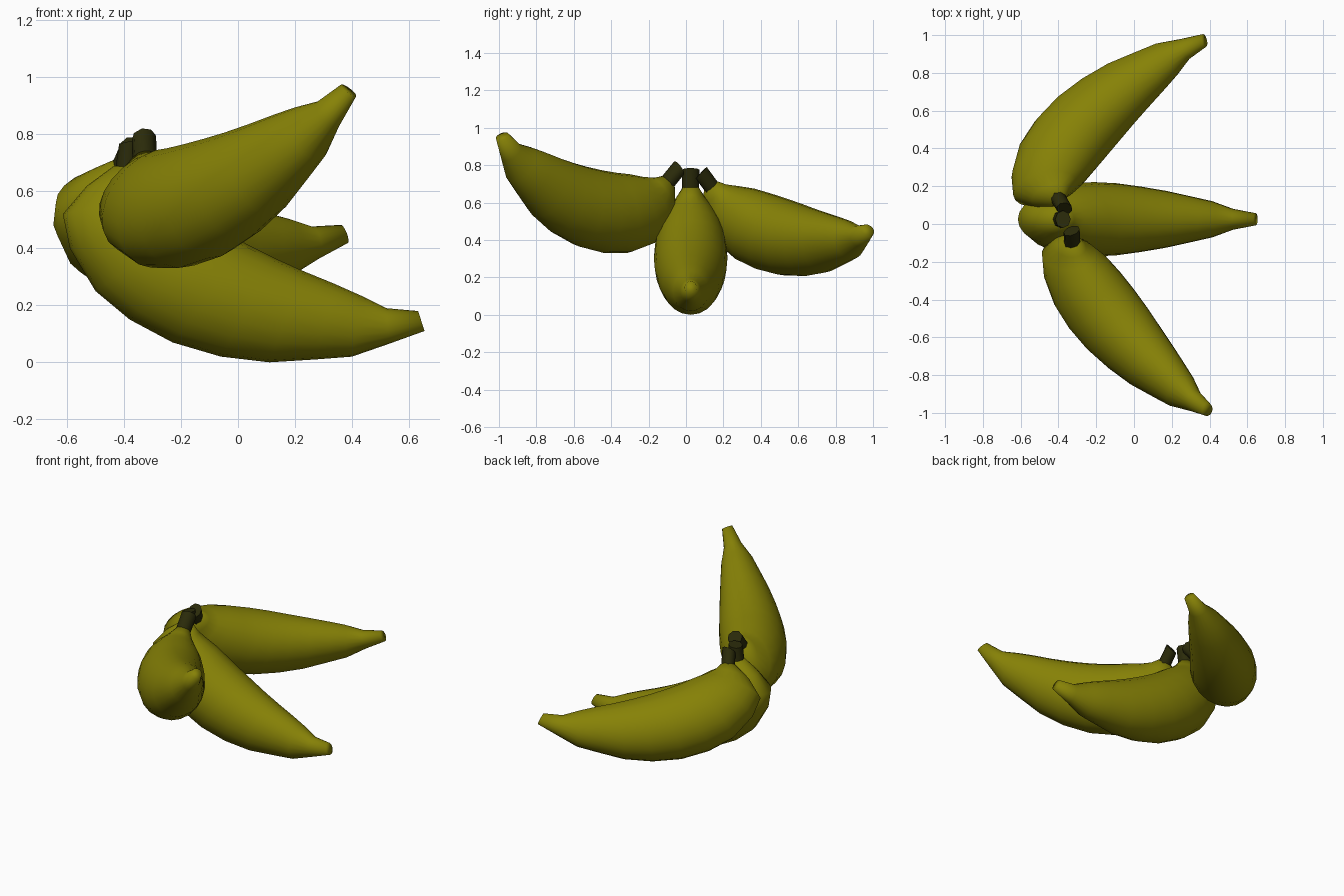
import bpy
import bmesh
from math import cos, sin, radians, tau
from mathutils import Matrix, Vector

cube = bpy.data.objects.get("Cube")
if cube:
    bpy.data.objects.remove(cube, do_unlink=True)


def material(name, color):
    mat = bpy.data.materials.new(name)
    mat.use_nodes = True
    mat.diffuse_color = color
    bsdf = mat.node_tree.nodes["Principled BSDF"]
    bsdf.inputs["Base Color"].default_value = color
    bsdf.inputs["Roughness"].default_value = 0.6
    return mat


peel = material("olive yellow peel", (0.24, 0.222, 0.002, 1))
bark = material("dark brown stem", (0.024, 0.024, 0.003, 1))

# Cross-sections in the bending plane: outer x, z, inner x, z, and sideways width ratio
BODY = [
    (-.435, .69, -.345, .68, .9), (-.53, .62, -.315, .64, .7), (-.615, .52, -.265, .60, .7),
    (-.59, .40, -.20, .56, .78), (-.50, .25, -.13, .51, .84), (-.38, .15, -.05, .46, .87),
    (-.23, .07, .04, .41, .88), (-.06, .02, .13, .365, .88), (.11, 0, .23, .32, .88),
    (.27, .01, .34, .275, .88), (.40, .02, .43, .235, .88), (.53, .065, .52, .19, .88),
    (.655, .11, .632, .18, .88),
]
STEM = [(-.432, .67, -.35, .665, 1.1), (-.417, .768, -.335, .785, 1.1)]


def loft(name, sections, sides, crease, mat):
    """Skin elliptical rings and cap both ends."""
    bm = bmesh.new()
    rings = []
    for ox, oz, ix, iz, ratio in sections:
        outer, inner = Vector((ox, 0, oz)), Vector((ix, 0, iz))
        mid, half = (outer + inner) / 2, (outer - inner) / 2
        side = Vector((0, half.length * ratio, 0))
        rings.append([bm.verts.new(mid + half * cos(tau * i / sides) + side * sin(tau * i / sides))
                      for i in range(sides)])
    for a, b in zip(rings, rings[1:]):
        for i in range(sides):
            j = (i + 1) % sides
            bm.faces.new((a[i], a[j], b[j], b[i]))
    bm.faces.new(rings[0])
    bm.faces.new(rings[-1])
    bmesh.ops.recalc_face_normals(bm, faces=bm.faces)
    mesh = bpy.data.meshes.new(name)
    bm.to_mesh(mesh)
    bm.free()
    mesh.materials.append(mat)
    obj = bpy.data.objects.new(name, mesh)
    bpy.context.collection.objects.link(obj)
    bpy.ops.object.select_all(action="DESELECT")
    obj.select_set(True)
    bpy.context.view_layer.objects.active = obj
    bpy.ops.object.shade_smooth_by_angle(angle=radians(crease))
    return obj


def frame(start, tip, roll):
    """Axes along the fruit and towards its bulge, rolled sideways from straight down."""
    start, tip = Vector(start), Vector(tip)
    along = (tip - start).normalized()
    level = along.cross(Vector((0, 0, 1))).normalized()
    if level.x > 0:
        level = -level
    down = along.cross(level)
    if down.z > 0:
        down = -down
    bulge = down * cos(radians(roll)) + level * sin(radians(roll))
    axes = Matrix((along, bulge, along.cross(bulge))).transposed().to_4x4()
    return Matrix.Translation((start + tip) / 2) @ axes


# Template fruit lies in the plane y = 0; the peel is smooth right over its tip
parts = {"banana": loft("middle_banana", BODY, 20, 150, peel),
         "stem": loft("middle_stem", STEM, 8, 60, bark)}
home = frame((-.38, 0, .775), (.64, 0, .145), 0)

# Front and back fruits are turned copies
PLACES = {"front": ((-.325, -.045, .785), (.378, -.97, .95), 23),
          "back": ((-.372, .08, .758), (.37, .97, .45), 42)}
for place, pose in PLACES.items():
    for part, source in parts.items():
        copy = source.copy()
        copy.name = f"{place}_{part}"
        bpy.context.collection.objects.link(copy)
        copy.matrix_world = frame(*pose) @ home.inverted()

for source in parts.values():
    source.location.y = .025
